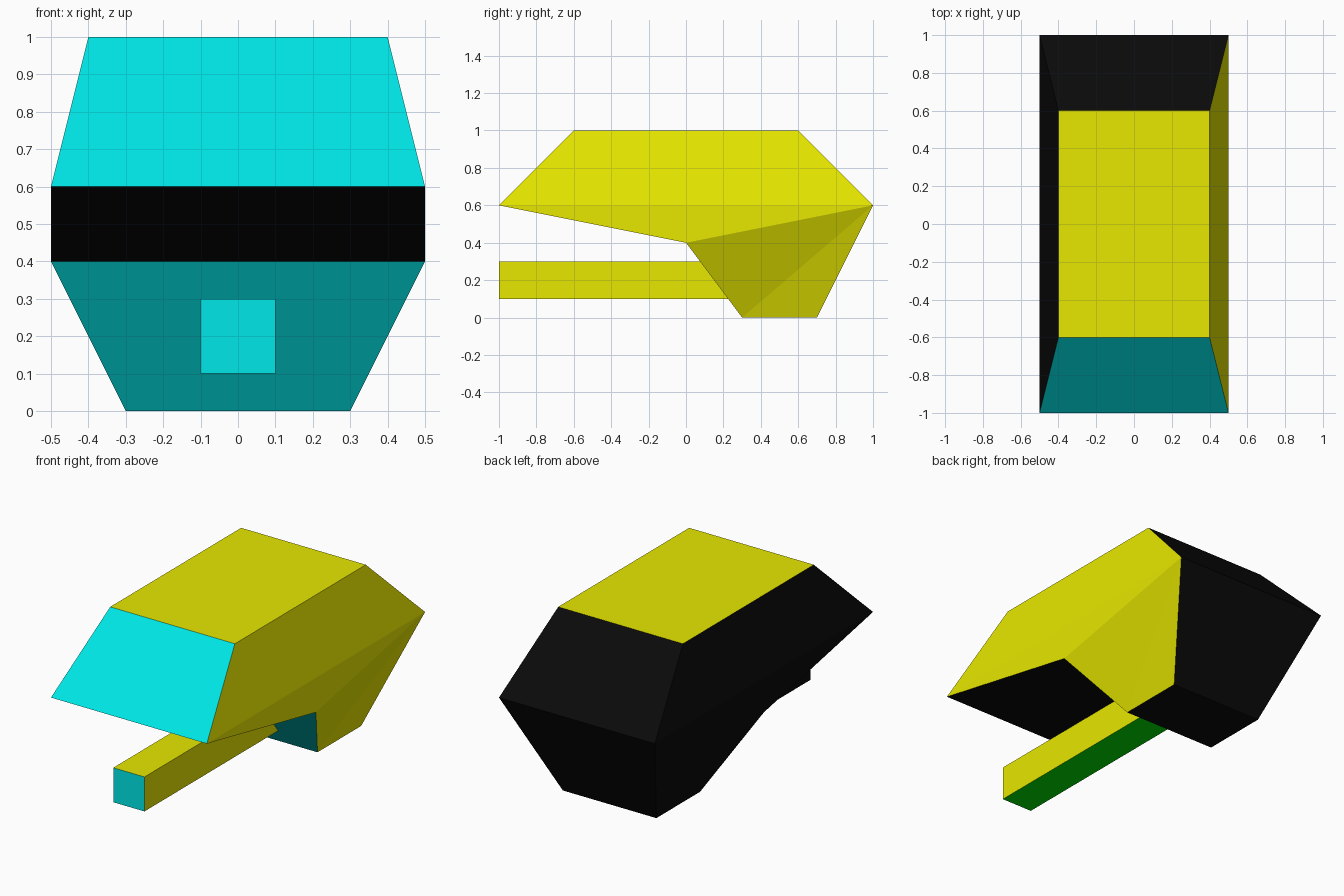
import bpy, bmesh

if "Cube" in bpy.data.objects:
    bpy.data.objects.remove(bpy.data.objects["Cube"])


def material(name, rgb):
    m = bpy.data.materials.new(name)
    m.diffuse_color = (*rgb, 1.0)
    m.use_nodes = True
    m.node_tree.nodes["Principled BSDF"].inputs["Base Color"].default_value = m.diffuse_color
    return m


YELLOW, CYAN, BLACK, GREEN = range(4)
PALETTE = [
    material("yellow", (1.0, 1.0, 0.0)),
    material("cyan", (0.0, 1.0, 1.0)),
    material("black", (0.003, 0.003, 0.003)),
    material("green", (0.0, 1.0, 0.0)),
]


def build(name, profile, flanks, under):
    """Loop of (half width, y, z) points mirrored in x: bands across, flanks at the sides."""
    bm = bmesh.new()
    right = [bm.verts.new((w, y, z)) for w, y, z in profile]
    left = [bm.verts.new((-w, y, z)) for w, y, z in profile]
    n = len(profile)
    for i in range(n):
        j = (i + 1) % n
        bm.faces.new((right[i], right[j], left[j], left[i]))
    for side in (right, left):
        for flank in flanks:
            bm.faces.new([side[i] for i in flank])
    bmesh.ops.recalc_face_normals(bm, faces=bm.faces)

    # colour by the direction each face looks
    for f in bm.faces:
        f.normal_update()
        d = f.normal
        if d.x > 0.5 or d.z > 0.9:
            f.material_index = YELLOW
        elif d.y < -0.5:
            f.material_index = CYAN
        elif d.z < -0.9:
            f.material_index = under
        else:
            f.material_index = BLACK

    mesh = bpy.data.meshes.new(name)
    bm.to_mesh(mesh)
    bm.free()
    for m in PALETTE:
        mesh.materials.append(m)
    obj = bpy.data.objects.new(name, mesh)
    bpy.context.collection.objects.link(obj)
    return obj


# faceted turret body, tapering to a small foot
build("turret_body",
      [(0.4, -0.6, 1.0), (0.5, -1.0, 0.6), (0.5, 0.0, 0.4), (0.3, 0.3, 0.0),
       (0.3, 0.7, 0.0), (0.5, 1.0, 0.6), (0.4, 0.6, 1.0)],
      [(0, 1, 5, 6), (1, 2, 5), (2, 3, 5), (3, 4, 5)], BLACK)

# square barrel running forward from the foot
build("barrel",
      [(0.1, -1.0, 0.3), (0.1, -1.0, 0.1), (0.1, 0.3, 0.1), (0.1, 0.3, 0.3)],
      [(0, 1, 2, 3)], GREEN)
